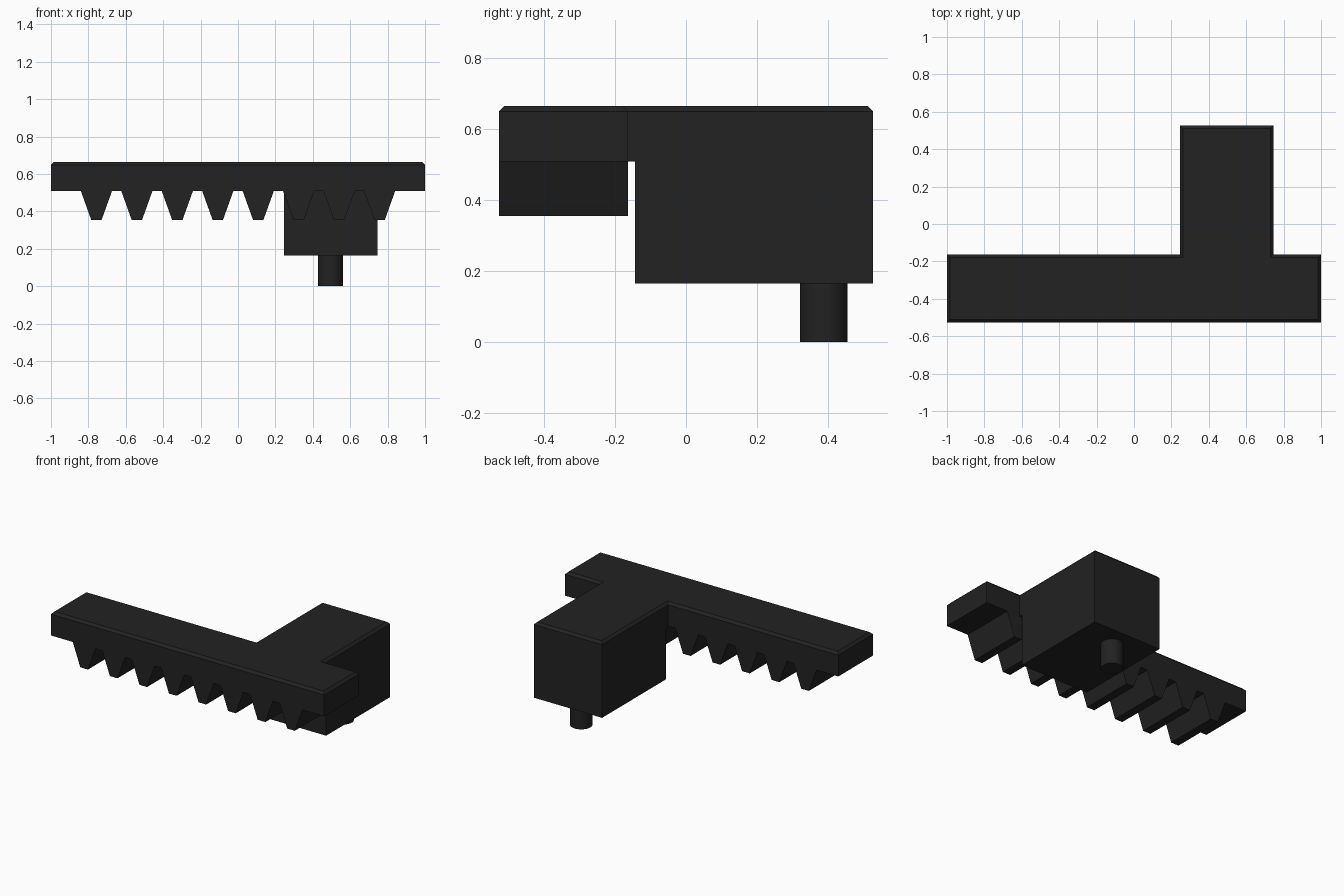
import bpy, bmesh, math
from mathutils import Vector

if "Cube" in bpy.data.objects:
    bpy.data.objects.remove(bpy.data.objects["Cube"])

black = bpy.data.materials.new("matte black")
black.diffuse_color = (0.016, 0.016, 0.016, 1)
black.use_nodes = True
black.node_tree.nodes["Principled BSDF"].inputs["Base Color"].default_value = black.diffuse_color

PLATE_Z, TOP_Z, CHAMFER = 0.508, 0.665, 0.016
FRONT, BACK = -0.527, -0.163


def finish(name, bm):
    bmesh.ops.recalc_face_normals(bm, faces=bm.faces)
    mesh = bpy.data.meshes.new(name)
    bm.to_mesh(mesh)
    bm.free()
    mesh.materials.append(black)
    obj = bpy.data.objects.new(name, mesh)
    bpy.context.collection.objects.link(obj)
    return obj


def prism(bm, points, direction):
    """Extrude a closed polygon along a direction and return its far face."""
    face = bm.faces.new([bm.verts.new(p) for p in points])
    ext = bmesh.ops.extrude_face_region(bm, geom=[face], use_keep_orig=True)["geom"]
    bmesh.ops.translate(bm, vec=Vector(direction),
                        verts=[g for g in ext if isinstance(g, bmesh.types.BMVert)])
    return next(g for g in ext if isinstance(g, bmesh.types.BMFace))


# T-shaped top plate with a chamfered upper rim
bm = bmesh.new()
outline = [(-1, FRONT), (1, FRONT), (1, BACK), (0.745, BACK),
           (0.745, 0.527), (0.245, 0.527), (0.245, BACK), (-1, BACK)]
top = prism(bm, [(x, y, PLATE_Z) for x, y in outline],
            (0, 0, TOP_Z - CHAMFER - PLATE_Z))
bmesh.ops.recalc_face_normals(bm, faces=bm.faces)
bmesh.ops.inset_region(bm, faces=[top], thickness=CHAMFER, use_even_offset=True)
bmesh.ops.translate(bm, vec=(0, 0, CHAMFER), verts=top.verts)
finish("top_plate", bm)

# Row of eight tapered rack teeth
bm = bmesh.new()
for i in range(8):
    cx = -0.757 + i * 0.2163
    prism(bm, [(cx + dx, FRONT, z) for dx, z in
               ((-0.083, PLATE_Z), (-0.028, 0.355), (0.028, 0.355), (0.083, PLATE_Z))],
          (0, BACK - FRONT, 0))
finish("rack_teeth", bm)

# Deep block under the stem of the plate
bm = bmesh.new()
prism(bm, [(x, y, 0.165) for x, y in
           ((0.245, -0.143), (0.745, -0.143), (0.745, 0.527), (0.245, 0.527))],
      (0, 0, PLATE_Z - 0.165))
finish("stem_block", bm)

# Round peg below the block
bpy.ops.mesh.primitive_cylinder_add(vertices=48, radius=0.067, depth=0.165,
                                    location=(0.495, 0.388, 0.0825))
peg = bpy.context.object
peg.name = "peg"
peg.data.materials.append(black)
bpy.ops.object.shade_smooth_by_angle(angle=math.radians(30))
